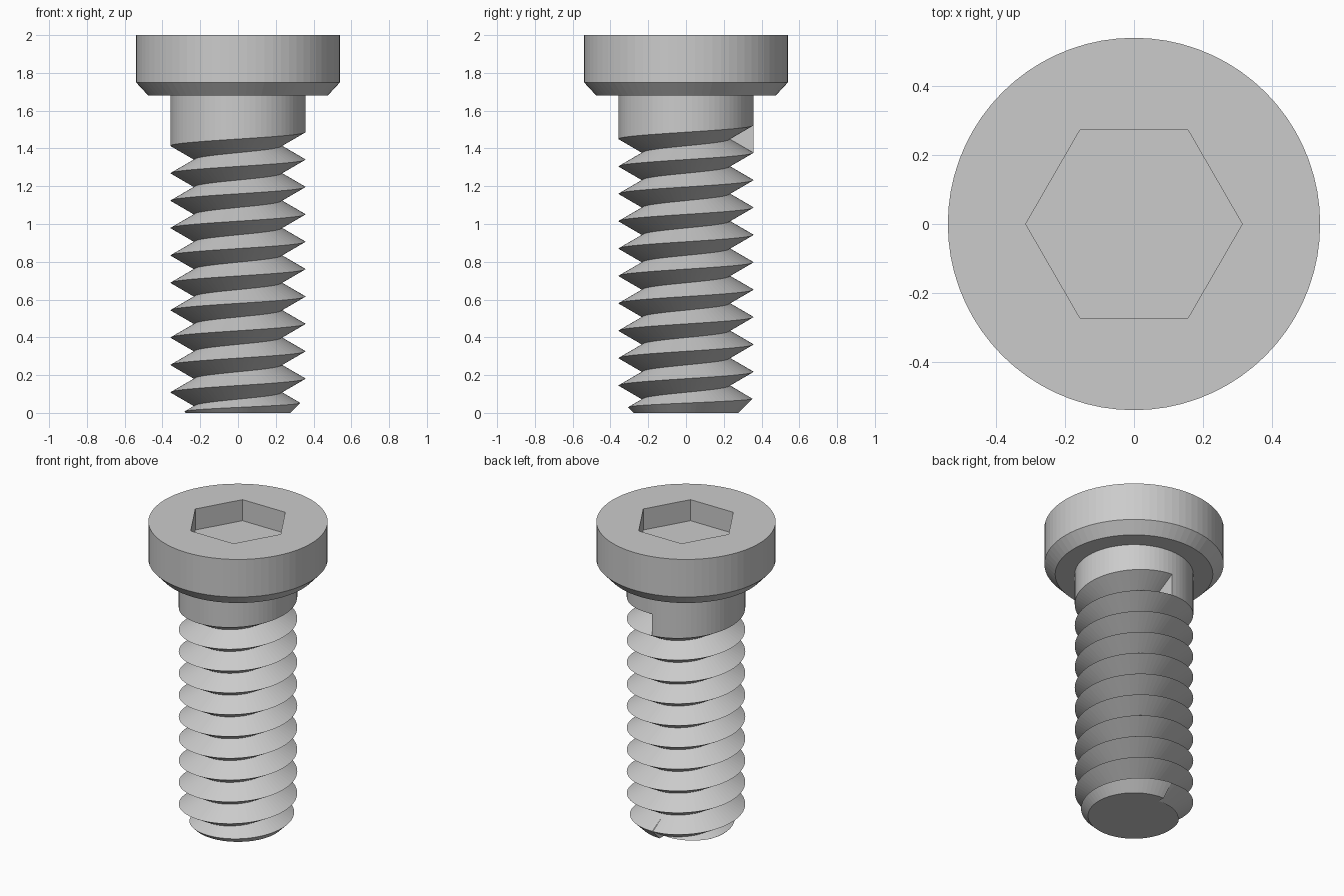
import bpy, bmesh
from math import sin, cos, pi, radians, sqrt

cube = bpy.data.objects.get("Cube")
if cube:
    bpy.data.objects.remove(cube)

SEGMENTS = 72
SHANK_R, ROOT_R, TIP_R = 0.357, 0.231, 0.277
PITCH, TURNS = 0.145, 10
HEAD_R, HEAD_BASE, TOP = 0.54, 1.68, 2.0
START = pi / 2            # angle where the thread groove starts and ends
SLOPE = sqrt(3)           # 60 degree thread

steel = bpy.data.materials.new("steel_grey")
steel.use_nodes = True
GREY = (0.6, 0.6, 0.6, 1)
steel.diffuse_color = GREY
steel.node_tree.nodes["Principled BSDF"].inputs["Base Color"].default_value = GREY


def finish(bm, name):
    bmesh.ops.remove_doubles(bm, verts=bm.verts, dist=0.0005)
    bmesh.ops.recalc_face_normals(bm, faces=bm.faces)
    mesh = bpy.data.meshes.new(name)
    bm.to_mesh(mesh)
    bm.free()
    mesh.materials.append(steel)
    obj = bpy.data.objects.new(name, mesh)
    bpy.context.collection.objects.link(obj)
    return obj


def point(bm, r, angle, z):
    return bm.verts.new((r * cos(angle), r * sin(angle), z))


# Head: lathed rings, the innermost two following a hexagon for the socket
def round_ring(r):
    return lambda a: r


def hex_ring(a):
    return 0.272 / cos(a % radians(60) - radians(30))


head_profile = [(round_ring(SHANK_R), HEAD_BASE), (round_ring(0.475), HEAD_BASE),
                (round_ring(HEAD_R), 1.75), (round_ring(HEAD_R), TOP),
                (hex_ring, TOP), (hex_ring, TOP - 0.14)]
bm = bmesh.new()
angles = [2 * pi * (i + 0.0001) / SEGMENTS for i in range(SEGMENTS)]
rings = [[point(bm, radius(a), a, z) for a in angles] for radius, z in head_profile]
for low, high in zip(rings, rings[1:]):
    for i in range(SEGMENTS):
        j = (i + 1) % SEGMENTS
        bm.faces.new((low[i], low[j], high[j], high[i]))
bm.faces.new(rings[-1])
finish(bm, "socket_head")


# Threaded shank: one vertical profile per column, rising one pitch per turn
def column(bm, t):
    a = START + 2 * pi * t
    tip_r = min(TIP_R, ROOT_R + SLOPE * PITCH * t)
    edge_z = max(0, (SLOPE * PITCH * t - (TIP_R - ROOT_R)) / (SLOPE + 1))
    profile = [(0, 0), (tip_r, 0), (tip_r + edge_z, edge_z)]
    for k in range(TURNS):
        crest_z = PITCH * (k + t + 0.5)
        profile += [(ROOT_R, PITCH * (k + t)),
                    (min(SHANK_R, TIP_R + crest_z), crest_z)]
    profile.append((SHANK_R, HEAD_BASE))
    return [point(bm, r, a, z) for r, z in profile]


bm = bmesh.new()
columns = [column(bm, i / SEGMENTS) for i in range(SEGMENTS + 1)]
for left, right in zip(columns, columns[1:]):
    for i in range(len(left) - 1):
        bm.faces.new((left[i], right[i], right[i + 1], left[i + 1]))
first, last = columns[0], columns[-1]
# Flat ends of the groove at the top and at the tip
bm.faces.new((first[-2], last[-3], last[-2]))
bm.faces.new((first[3], last[1], last[2], first[4]))
bmesh.ops.dissolve_degenerate(bm, edges=bm.edges, dist=0.0001)
finish(bm, "threaded_shank")
